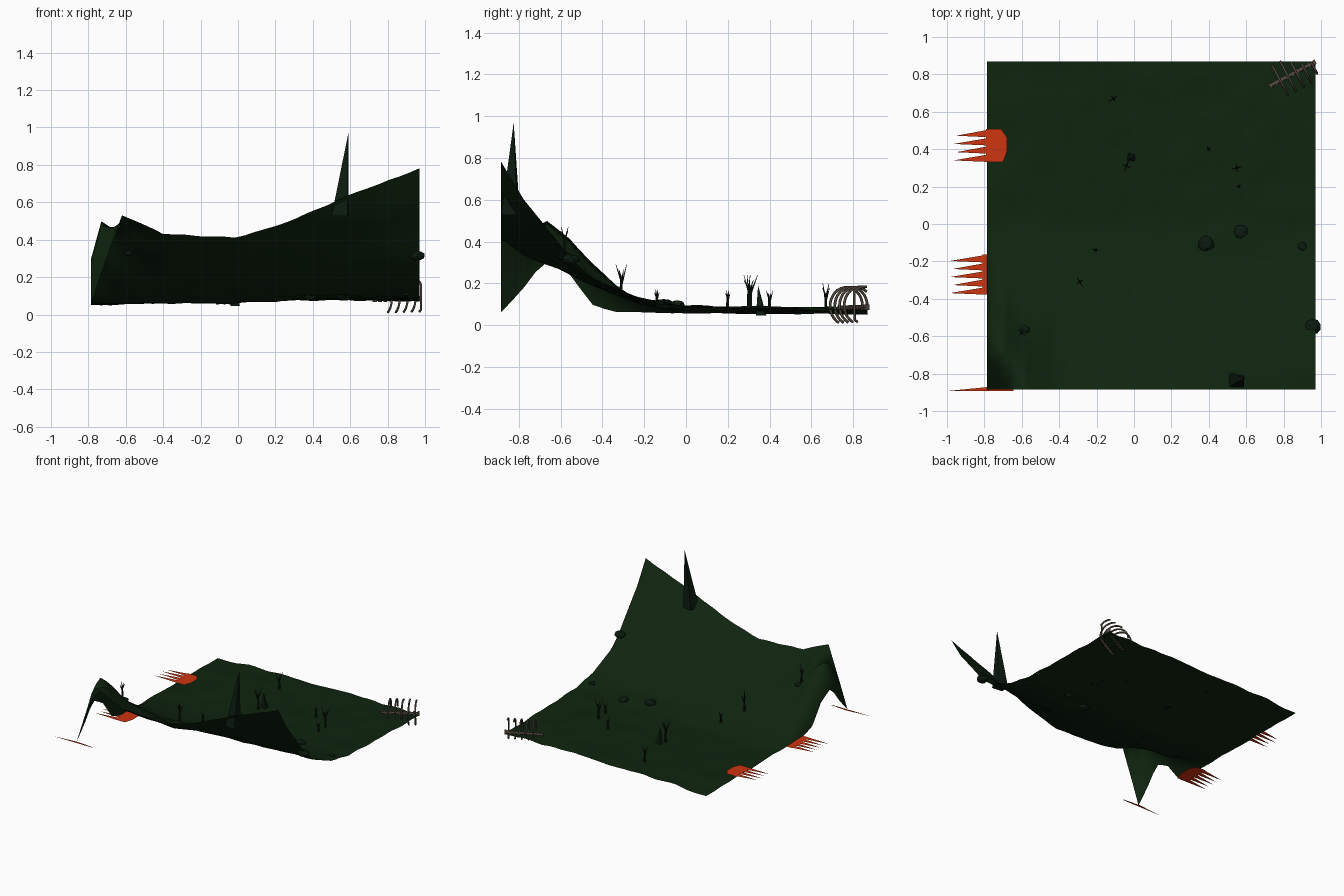
import bpy, bmesh, math, random
from mathutils import Vector, noise

random.seed(4)
if "Cube" in bpy.data.objects:
    bpy.data.objects.remove(bpy.data.objects["Cube"])


def material(name, rgb):
    m = bpy.data.materials.new(name)
    m.use_nodes = True
    color = (*rgb, 1)
    m.diffuse_color = color
    m.node_tree.nodes["Principled BSDF"].inputs["Base Color"].default_value = color
    return m


GROUND = material("dark moss green", (0.0048, 0.018, 0.0048))
STONE = material("dark stone", (0.0035, 0.011, 0.005))
WOOD = material("dead wood", (0.004, 0.008, 0.004))
LAVA = material("hot orange", (0.62, 0.035, 0.005))
BONE = material("old bone", (0.09, 0.07, 0.05))


def finish(name, bm, mat, smooth=False):
    mesh = bpy.data.meshes.new(name)
    bm.to_mesh(mesh)
    bm.free()
    mesh.materials.append(mat)
    for p in mesh.polygons:
        p.use_smooth = smooth
    ob = bpy.data.objects.new(name, mesh)
    bpy.context.collection.objects.link(ob)
    return ob


# Ground heights on a coarse control grid
LEFT, RIGHT, FRONT, BACK = -0.785, 0.97, -0.885, 0.87
COLS = [LEFT, -.73, -.62, -.4, 0, .3, .6, RIGHT]
ROWS = [
    (FRONT, [.06, .22, .53, .43, .41, .51, .64, .78]),
    (-.78, [.18, .42, .5, .36, .34, .41, .5, .6]),
    (-.68, [.31, .51, .42, .3, .29, .34, .42, .48]),
    (-.55, [.24, .41, .33, .25, .24, .26, .29, .32]),
    (-.45, [.1, .3, .24, .2, .19, .2, .21, .23]),
    (-.35, [.06, .2, .16, .15, .15, .16, .17, .18]),
    (-.2, [.06, .1, .1, .1, .1, .1, .11, .13]),
    (0, [.06, .06, .06, .06, .06, .08, .09, .09]),
    (BACK, [.05, .05, .06, .07, .07, .08, .08, .07]),
]


def span(keys, v):
    i = 0
    while i < len(keys) - 2 and v > keys[i + 1]:
        i += 1
    return i, min(1, max(0, (v - keys[i]) / (keys[i + 1] - keys[i])))


def height(x, y):
    i, u = span(COLS, x)
    j, v = span([r[0] for r in ROWS], y)
    a, b = ROWS[j][1], ROWS[j + 1][1]
    low = a[i] + (a[i + 1] - a[i]) * u
    high = b[i] + (b[i + 1] - b[i]) * u
    return low + (high - low) * v + 0.012 * noise.noise(Vector((x * 7, y * 7, 0)))


# Ground sheet
bm = bmesh.new()
bmesh.ops.create_grid(bm, x_segments=32, y_segments=32, size=1)
for v in bm.verts:
    v.co.x = LEFT + (v.co.x + 1) / 2 * (RIGHT - LEFT)
    v.co.y = FRONT + (v.co.y + 1) / 2 * (BACK - FRONT)
    v.co.z = height(v.co.x, v.co.y)
finish("ground", bm, GROUND, True)


# Stone spikes: leaning pyramids
def spike(name, x, y, r, tip, sink):
    bm = bmesh.new()
    z = height(x, y) - sink
    base = [bm.verts.new((x + r * dx, y + r * dy, z))
            for dx, dy in ((-1, -.8), (.9, -1), (1, .7), (-.7, 1))]
    top = bm.verts.new(tip)
    bm.faces.new(base[::-1])
    for i in range(4):
        bm.faces.new((base[i], base[(i + 1) % 4], top))
    finish(name, bm, STONE)


spike("tall_spike", .545, -.84, .045, (.59, -.825, .97), .03)
spike("small_spike", -.015, .36, .025, (-.02, .345, .19), .02)


# Rocks
def rock(x, y, r, flat=.6):
    bm = bmesh.new()
    bmesh.ops.create_icosphere(bm, subdivisions=2, radius=r)
    for v in bm.verts:
        v.co *= random.uniform(.88, 1.08)
        v.co.z *= flat
        v.co += Vector((x, y, height(x, y)))
    finish("rock", bm, STONE)


for x, y, r in ((.57, -.04, .038), (.385, -.105, .044), (.9, -.12, .025),
                (-.585, -.565, .025), (.955, -.55, .043)):
    rock(x, y, r)


# Tapered rods used by the dead trees
def rod(bm, a, b, r1, r2):
    a, b = Vector(a), Vector(b)
    turn = (b - a).to_track_quat("Z", "Y").to_matrix().to_4x4()
    turn.translation = (a + b) / 2
    bmesh.ops.create_cone(bm, cap_ends=True, segments=5, radius1=r1, radius2=r2,
                          depth=(b - a).length, matrix=turn)


def tree(x, y, top):
    bm = bmesh.new()
    foot = Vector((x, y, height(x, y) - .01))
    tall = top - foot.z
    fork = foot + Vector((0, 0, tall * .6))
    rod(bm, foot, fork, .009, .006)
    for k in range(4):
        a = k * math.tau / 4 + x * 9
        reach = tall * (.14 + .05 * (k % 2))
        end = fork + Vector((math.cos(a) * reach, math.sin(a) * reach,
                             tall * (.4 if k % 2 else .25)))
        rod(bm, fork - Vector((0, 0, tall * .08 * k)), end, .005, .001)
    finish("dead_tree", bm, WOOD)


for x, y, top in ((-.29, -.31, .29), (-.205, -.14, .17), (.56, .2, .165), (.55, .3, .24),
                  (-.04, .31, .24), (.4, .4, .165), (-.11, .67, .2), (-.6, -.58, .47)):
    tree(x, y, top)


# Flat lava plates
def plate(name, shapes, z):
    bm = bmesh.new()
    for pts in shapes:
        bm.faces.new([bm.verts.new((px, py, z)) for px, py in pts])
    finish(name, bm, LAVA)


def lava_fan(name, x, y, z, count, pitch):
    half = count * pitch / 2
    body = [(x - .04, y + half), (x - .04, y - half), (x + .05, y - half),
            (x + .07, y - half * .4), (x + .07, y + half * .5), (x + .04, y + half)]
    shapes = [body]
    for k in range(count):
        low = y - half + k * pitch
        shapes.append([(x - .2 - .015 * ((k + 1) % 2), low + .008),
                       (x - .03, low), (x - .03, low + pitch * .9)])
    plate(name, shapes, z)


lava_fan("back_lava_fan", -.75, .42, .068, 4, .044)
lava_fan("middle_lava_fan", -.77, -.27, .04, 5, .043)
plate("corner_lava", [[(-.99, -.892), (-.645, -.892), (-.645, -.884), (-.785, -.872)]], .058)


# Rib cage: spine with curved ribs, cut off at the ground's back edge
def tube(name, points, r):
    cu = bpy.data.curves.new(name, "CURVE")
    cu.dimensions = "3D"
    cu.bevel_depth = r
    cu.bevel_resolution = 1
    cu.use_fill_caps = True
    s = cu.splines.new("POLY")
    s.points.add(len(points) - 1)
    for p, q in zip(s.points, points):
        p.co = (*q, 1)
    cu.materials.append(BONE)
    ob = bpy.data.objects.new(name, cu)
    bpy.context.collection.objects.link(ob)


start, end = Vector((.73, .74, .08)), Vector((.965, .865, .085))
along = (end - start).normalized()
side = Vector((along.y, -along.x, 0))
tube("spine", [start, end], .01)
for k in range(9):
    p = start.lerp(end, k / 8)
    bm = bmesh.new()
    bmesh.ops.create_cube(bm, size=.026)
    for v in bm.verts:
        v.co = p + along * v.co.x * .5 + side * v.co.y + Vector((0, 0, v.co.z))
    finish("vertebra", bm, BONE)
for k in range(5):
    c = start.lerp(end, .22 + .18 * k) + Vector((0, 0, .01))
    arc = []
    for i in range(21):
        a = math.radians(-62 + 242 * i / 20)
        q = c + side * .088 * math.cos(a) + Vector((0, 0, .09 * math.sin(a)))
        if q.y < BACK and q.x < RIGHT + .01:
            arc.append(q)
    tube("rib", arc, .0065)
